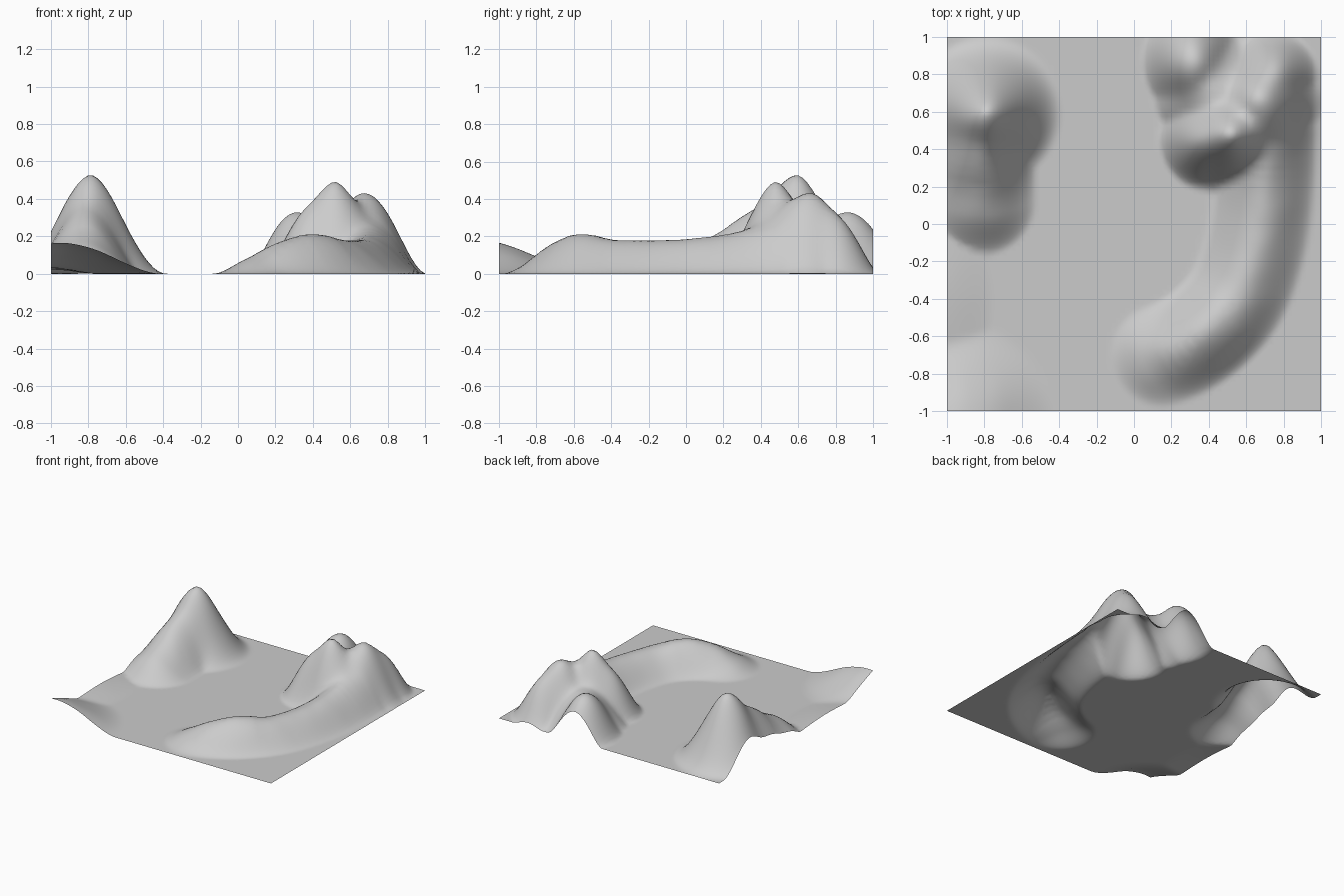
import bpy, bmesh, math
from mathutils import Vector, noise

if "Cube" in bpy.data.objects:
    bpy.data.objects.remove(bpy.data.objects["Cube"])

# Hills: x, y, height, radius x, radius y, steepness, tip sharpness (2 = round)
HILLS = [
    (-0.79, 0.60, 0.515, 0.41, 0.41, 2.1, 1.65),  # tall west peak
    (0.52, 0.48, 0.49, 0.36, 0.34, 2.0, 1.7),     # east massif, main summit
    (0.68, 0.65, 0.43, 0.33, 0.34, 2.0, 2.0),     # east massif, second summit
    (0.74, 0.79, 0.30, 0.25, 0.25, 1.8, 2.0),     # east massif, back shoulder
    (0.31, 0.87, 0.33, 0.27, 0.32, 1.8, 2.0),     # east massif, north knoll
    (0.38, 0.45, 0.32, 0.25, 0.27, 1.8, 2.0),     # east massif, south-west shoulder
    (0.43, 0.70, 0.27, 0.33, 0.32, 1.5, 2.0),     # saddle inside the massif
    (-0.95, -1.15, 0.185, 0.56, 0.64, 2.0, 2.0),  # low hill at the front corner
    (-1.10, -0.40, 0.045, 0.35, 0.60, 1.5, 2.0),  # faint rise along the west edge
]
# Crest lines (x, y, height) with half width and steepness
RIDGES = [
    # long curved ridge
    (((0.71, 0.50, 0.28), (0.70, 0.25, 0.21), (0.68, 0.03, 0.185), (0.63, -0.20, 0.175),
      (0.55, -0.40, 0.18), (0.41, -0.56, 0.22), (0.26, -0.66, 0.18), (0.15, -0.70, 0.105)),
     0.28, 1.8),
    # spur running south from the west peak
    (((-0.80, 0.52, 0.38), (-0.82, 0.37, 0.345), (-0.82, 0.24, 0.235), (-0.82, 0.13, 0.175)),
     0.30, 1.7),
]


def smooth_path(points, rounds=2):
    # corner cutting turns the control points into a soft crest line
    pts = [Vector(p) for p in points]
    for _ in range(rounds):
        new = [pts[0]]
        for a, b in zip(pts, pts[1:]):
            new += [a.lerp(b, 0.25), a.lerp(b, 0.75)]
        pts = new + [pts[-1]]
    return pts


CRESTS = [(smooth_path(pts), w, k) for pts, w, k in RIDGES]


def hill_height(x, y, hill):
    cx, cy, h, rx, ry, k, tip = hill
    d = math.hypot((x - cx) / rx, (y - cy) / ry)
    return h * (1 - d ** tip) ** k if d < 1 else 0.0


def ridge_height(x, y, crest):
    path, width, k = crest
    best, p = 0.0, Vector((x, y))
    for a, b in zip(path, path[1:]):
        ab = (b - a).xy
        t = max(0.0, min(1.0, (p - a.xy).dot(ab) / ab.length_squared))
        c = a.lerp(b, t)
        d2 = (p - c.xy).length_squared / width ** 2
        if d2 < 1:
            best = max(best, c.z * (1 - d2) ** k)
    return best


def ground_height(x, y):
    # soft maximum blends overlapping landforms
    parts = [hill_height(x, y, h) for h in HILLS] + [ridge_height(x, y, c) for c in CRESTS]
    z = sum(v ** 4.5 for v in parts) ** (1 / 4.5)
    return z * (1 + 0.03 * noise.noise(Vector((x * 7, y * 7, 0.5))))


# Terrain: one open sheet raised by the landforms
bm = bmesh.new()
bmesh.ops.create_grid(bm, x_segments=80, y_segments=80, size=1.0)
for v in bm.verts:
    v.co.z = ground_height(v.co.x, v.co.y)
bmesh.ops.triangulate(bm, faces=bm.faces[:])
for f in bm.faces:
    f.smooth = True
mesh = bpy.data.meshes.new("terrain")
bm.to_mesh(mesh)
bm.free()
terrain = bpy.data.objects.new("terrain", mesh)
bpy.context.collection.objects.link(terrain)
